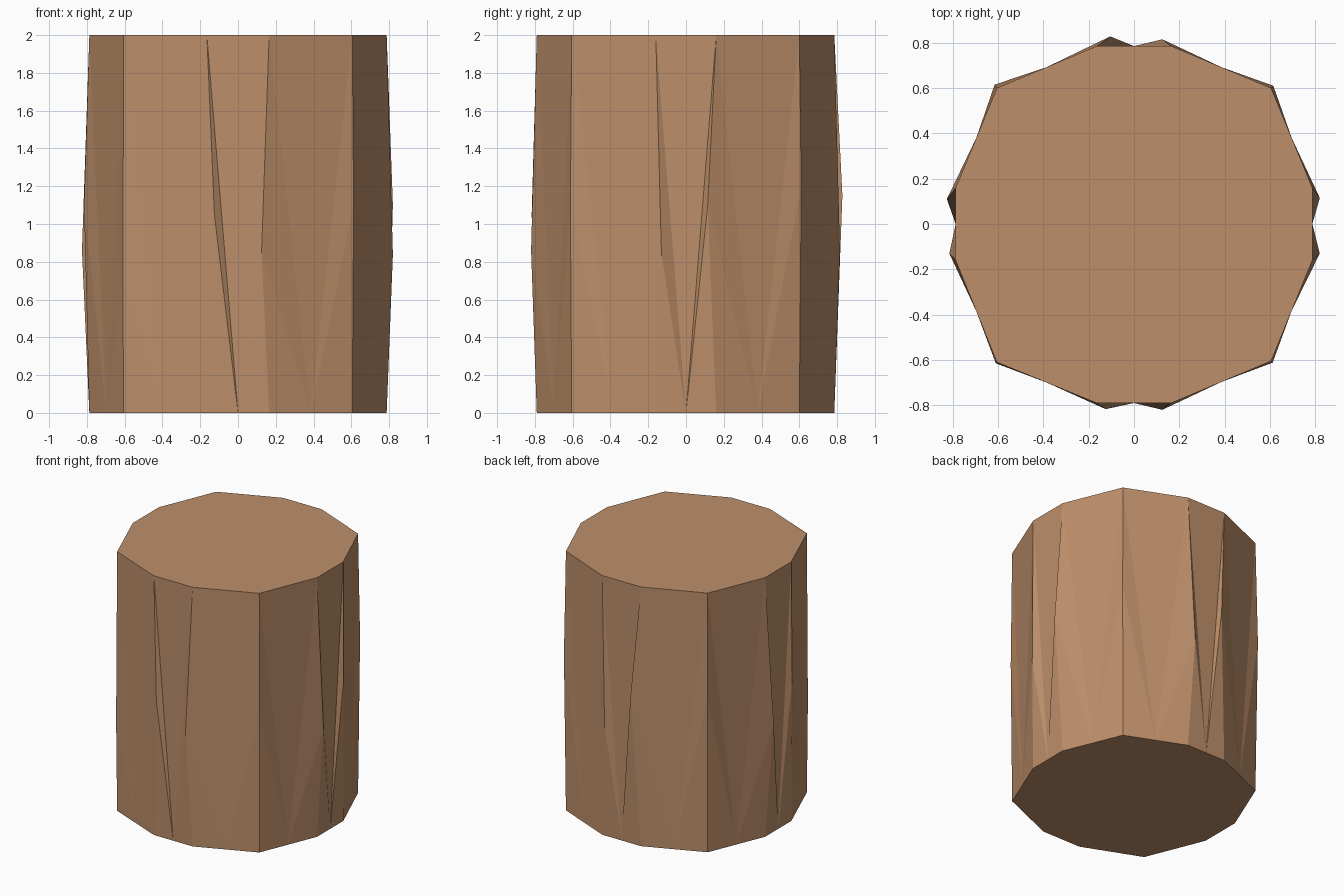
import bpy, bmesh
from mathutils import Vector

if "Cube" in bpy.data.objects:
    bpy.data.objects.remove(bpy.data.objects["Cube"])

# Single wood colour
wood = bpy.data.materials.new("wood_brown")
wood.diffuse_color = (0.51, 0.275, 0.145, 1.0)
wood.use_nodes = True
wood.node_tree.nodes["Principled BSDF"].inputs["Base Color"].default_value = wood.diffuse_color

# Twelve corners of the end caps, counter-clockwise from the front
caps = [(0.165, -0.79), (0.605, -0.605), (0.787, -0.16), (0.787, 0.16),
        (0.605, 0.6), (0.165, 0.785), (-0.165, 0.785), (-0.605, 0.6),
        (-0.787, 0.16), (-0.787, -0.16), (-0.605, -0.61), (-0.165, -0.79)]
# Worn bulge point on each corner edge (x, y, z)
bulges = [(0.125, -0.82, 0.86), (0.612, -0.612, 1.1), (0.82, -0.13, 0.84),
          (0.82, 0.115, 1.1), (0.615, 0.61, 1.2), (0.125, 0.815, 0.86),
          (-0.105, 0.828, 1.15), (-0.615, 0.615, 1.2), (-0.826, 0.11, 0.86),
          (-0.815, -0.13, 1.1), (-0.61, -0.615, 0.7), (-0.125, -0.817, 1.05)]

bm = bmesh.new()
n = len(caps)
top, bottom, mid_top, mid_bottom = [], [], [], []
for i, (x, y) in enumerate(caps):
    x2, y2 = caps[(i + 1) % n]
    mx, my = (x + x2) / 2, (y + y2) / 2
    top.append(bm.verts.new((x, y, 2)))
    bottom.append(bm.verts.new((x, y, 0)))
    mid_top.append(bm.verts.new((mx, my, 2)))
    mid_bottom.append(bm.verts.new((mx, my, 0)))
bulge = [bm.verts.new(b) for b in bulges]

# Bark: each half panel folds between a corner edge and the straight panel middle
for i in range(n):
    for m in (i, (i - 1) % n):
        bm.faces.new((top[i], mid_top[m], mid_bottom[m]))
        bm.faces.new((top[i], mid_bottom[m], bulge[i]))
        bm.faces.new((bulge[i], mid_bottom[m], bottom[i]))

# Flat end caps
bm.faces.new([v for pair in zip(top, mid_top) for v in pair])
bm.faces.new([v for pair in zip(bottom, mid_bottom) for v in pair])
bmesh.ops.recalc_face_normals(bm, faces=bm.faces)

mesh = bpy.data.meshes.new("log")
bm.to_mesh(mesh)
bm.free()
mesh.materials.append(wood)
log = bpy.data.objects.new("log", mesh)
bpy.context.collection.objects.link(log)
